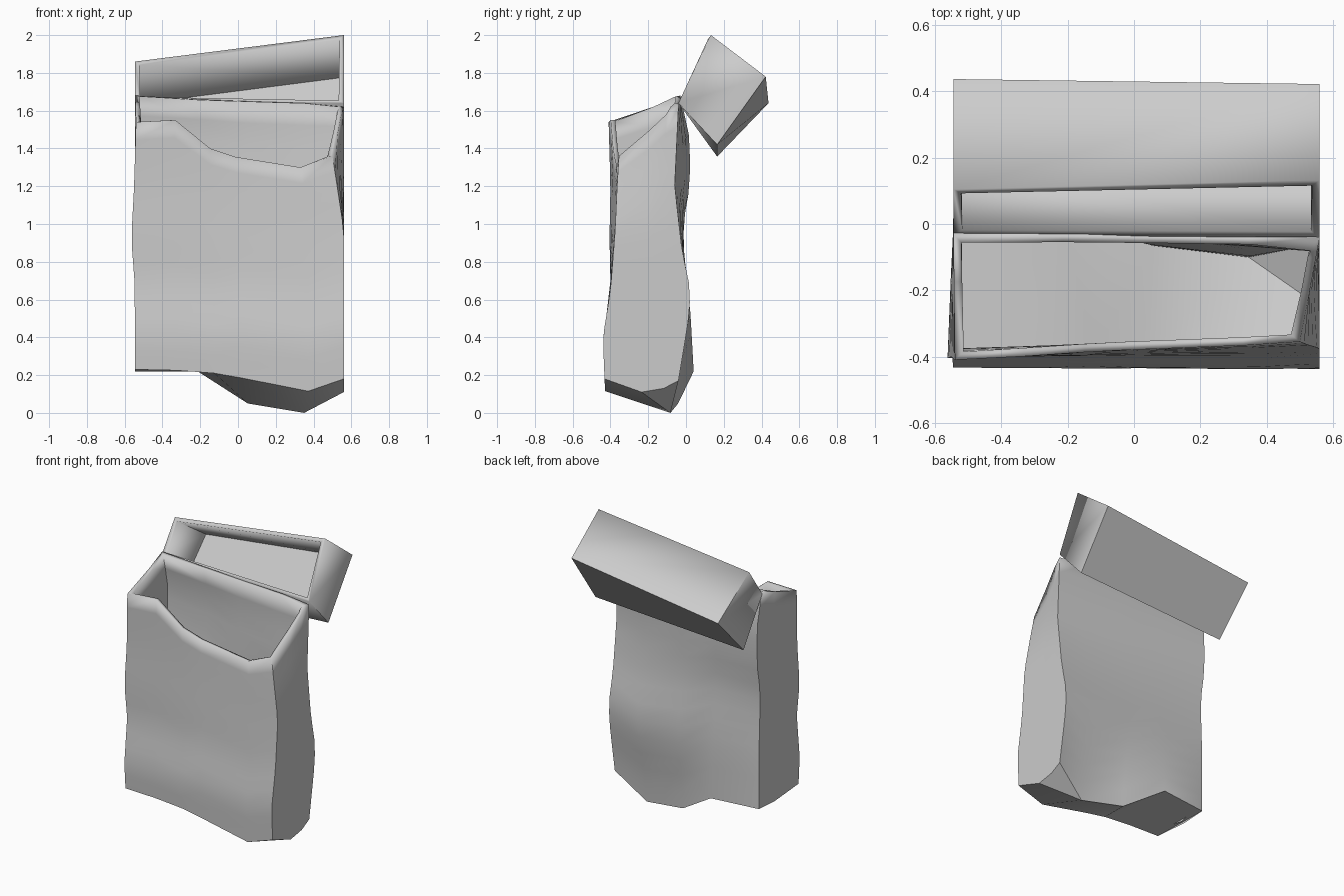
import bpy, bmesh
from math import radians

if "Cube" in bpy.data.objects:
    bpy.data.objects.remove(bpy.data.objects["Cube"])


def interp(table, z):
    """Piecewise-linear (x, y) of a corner edge at height z; table rows are (z, x, y)."""
    if z <= table[0][0]:
        return table[0][1:]
    for a, b in zip(table, table[1:]):
        if z <= b[0]:
            t = (z - a[0]) / (b[0] - a[0])
            return tuple(p + (q - p) * t for p, q in zip(a[1:], b[1:]))
    return table[-1][1:]


def shell(name, verts, faces, thickness):
    """Thin-walled open container with crisp creases and smooth dents."""
    me = bpy.data.meshes.new(name)
    bm = bmesh.new()
    vs = [bm.verts.new(v) for v in verts]
    for f in faces:
        bm.faces.new([vs[i] for i in f])
    bmesh.ops.recalc_face_normals(bm, faces=bm.faces)
    bm.to_mesh(me)
    bm.free()
    ob = bpy.data.objects.new(name, me)
    bpy.context.collection.objects.link(ob)
    mod = ob.modifiers.new("wall", 'SOLIDIFY')
    mod.thickness = thickness
    mod.offset = -1
    mod.use_even_offset = True
    bpy.ops.object.select_all(action='DESELECT')
    ob.select_set(True)
    bpy.context.view_layer.objects.active = ob
    bpy.ops.object.shade_smooth_by_angle(angle=radians(28))
    return ob


# Wavy corner edges of the crumpled carton: (z, x, y)
FL = [(.2, -.545, -.42), (.4, -.545, -.435), (.7, -.548, -.40), (.92, -.565, -.405),
      (1.2, -.55, -.40), (1.55, -.54, -.41)]
FR = [(.15, .56, -.43), (.4, .56, -.44), (.65, .56, -.40), (.97, .56, -.375),
      (1.2, .525, -.365), (1.36, .50, -.355)]
BR = [(.17, .56, -.04), (.38, .56, -.005), (.55, .56, .022), (.7, .56, .015),
      (.85, .56, -.02), (1.2, .56, -.06), (1.62, .56, -.04)]
BL = [(.22, -.545, .0), (.6, -.545, .0), (1.0, -.545, -.015), (1.2, -.545, .02),
      (1.45, -.545, .02), (1.68, -.545, -.03)]

# Columns round the carton: edge a, edge b, fraction, bottom z, top z, bottom y shift
COLS = [(FL, FR, 0, .23, 1.54, 0), (FL, FR, .2, .225, 1.55, 0),
        (FL, FR, .38, .21, 1.40, 0), (FL, FR, .51, .185, 1.355, 0),
        (FL, FR, .83, .115, 1.30, 0), (FL, FR, 1, .18, 1.36, 0),
        (FR, BR, .5, .11, 1.49, 0), (FR, BR, .8, .13, 1.58, 0),
        (BR, BL, 0, .17, 1.62, 0), (BR, BL, .19, .0, 1.64, -.05),
        (BR, BL, .46, .05, 1.65, -.02), (BR, BL, .7, .22, 1.66, .05),
        (BR, BL, 1, .22, 1.68, 0), (BL, FL, .4, .21, 1.62, 0)]
LEVELS = 14
n = len(COLS)
verts, faces = [], []
for k in range(LEVELS + 1):
    t = k / LEVELS
    for a, b, f, zb, zt, dy in COLS:
        z = zb + (zt - zb) * t
        (ax, ay), (bx, by) = interp(a, z), interp(b, z)
        verts.append((ax + (bx - ax) * f, ay + (by - ay) * f + dy * max(0, 1 - 3 * t), z))
for k in range(LEVELS):
    for i in range(n):
        j = (i + 1) % n
        faces.append((k * n + i, k * n + j, (k + 1) * n + j, (k + 1) * n + i))
# Creased underside
faces += [(0, 13, 12), (0, 12, 11, 1), (1, 11, 2), (2, 11, 10, 3), (3, 10, 9, 4),
          (4, 9, 6, 5), (6, 9, 8, 7)]
shell("carton_body", verts, faces, .025)

# Flipped-back lid, skewed; mouth faces the front
left = [(-.035, 1.66), (.105, 1.86), (.437, 1.64), (.165, 1.357)]
right = [(-.04, 1.64), (.132, 2.0), (.422, 1.78), (.165, 1.42)]
lid = [(-.545, y, z) for y, z in left] + [(.56, y, z) for y, z in right]
shell("hinged_lid", lid,
      [(0, 1, 2, 3), (4, 5, 6, 7), (1, 2, 6, 5), (2, 3, 7, 6), (3, 0, 4, 7)], .024)
